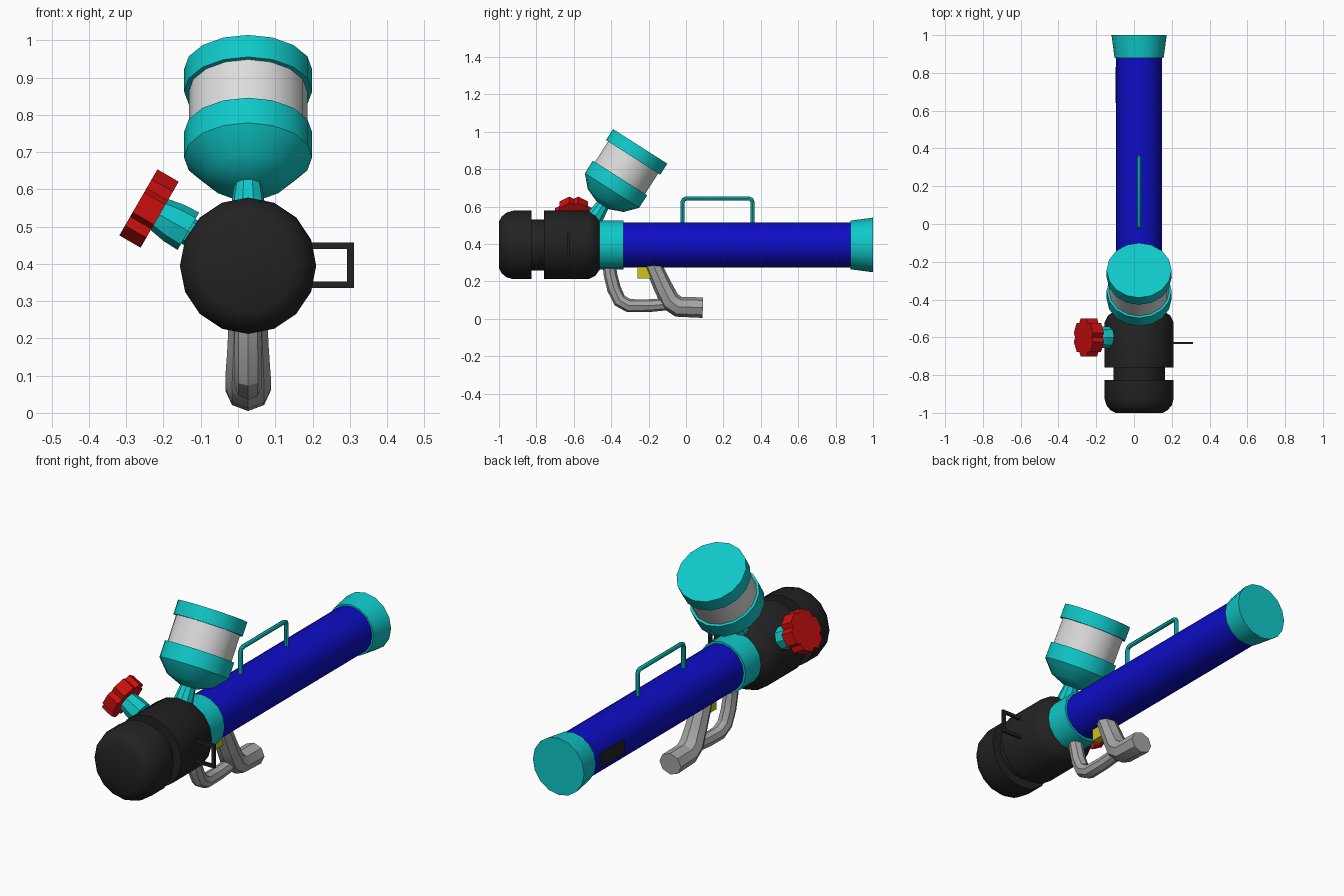
import bpy, bmesh, math
from mathutils import Vector, Matrix

if "Cube" in bpy.data.objects:
    bpy.data.objects.remove(bpy.data.objects["Cube"])

CX, CZ = 0.027, 0.395   # centre line of the barrel


def material(name, rgb):
    m = bpy.data.materials.new(name)
    m.diffuse_color = (*rgb, 1)
    m.use_nodes = True
    m.node_tree.nodes["Principled BSDF"].inputs["Base Color"].default_value = m.diffuse_color
    return m


BLUE = material("blue", (0.004, 0.004, 0.56))
TEAL = material("teal", (0.005, 0.58, 0.58))
BLACK = material("black", (0.016, 0.016, 0.016))
RED = material("red", (0.6, 0.005, 0.005))
WHITE = material("light grey", (0.72, 0.72, 0.72))
GREY = material("grey", (0.38, 0.38, 0.38))
YELLOW = material("yellow", (0.62, 0.55, 0.01))


def finish(name, bm, mat, smooth=True):
    bmesh.ops.recalc_face_normals(bm, faces=bm.faces)
    me = bpy.data.meshes.new(name)
    bm.to_mesh(me)
    bm.free()
    me.materials.append(mat)
    ob = bpy.data.objects.new(name, me)
    bpy.context.collection.objects.link(ob)
    if smooth:
        bpy.ops.object.select_all(action='DESELECT')
        ob.select_set(True)
        bpy.context.view_layer.objects.active = ob
        bpy.ops.object.shade_smooth_by_angle(angle=math.radians(30))
    return ob


def skin(name, rings, mat, smooth=True):
    """Join rings of points into a closed skin with end caps."""
    bm = bmesh.new()
    vr = [[bm.verts.new(p) for p in r] for r in rings]
    n = len(vr[0])
    for a, b in zip(vr, vr[1:]):
        for i in range(n):
            j = (i + 1) % n
            bm.faces.new((a[i], a[j], b[j], b[i]))
    bm.faces.new(vr[0][::-1])
    bm.faces.new(vr[-1])
    return finish(name, bm, mat, smooth)


def lathe(name, origin, axis, profile, mat, sides=16, smooth=True):
    """Profile is (distance along axis, radius)."""
    w = Vector(axis).normalized()
    u = Vector((1, 0, 0)) if abs(w.x) < 0.5 else Vector((0, 1, 0))
    v = w.cross(u)
    o = Vector(origin)
    ang = [2 * math.pi * i / sides for i in range(sides)]
    rings = [[o + w * t + (u * math.cos(a) + v * math.sin(a)) * r for a in ang]
             for t, r in profile]
    return skin(name, rings, mat, smooth)


def pipe(name, path, mat, sides=8, wide=1.0):
    """Pipe in the x = CX plane; path is (y, z, radius)."""
    pts = [Vector((CX, y, z)) for y, z, _ in path]
    rings = []
    for k, (p, (_, _, r)) in enumerate(zip(pts, path)):
        d0 = (p - pts[k - 1]).normalized() if k else None
        d1 = (pts[k + 1] - p).normalized() if k < len(pts) - 1 else None
        t = ((d0 or d1) + (d1 or d0)).normalized()
        side = Vector((1, 0, 0))
        up = side.cross(t)
        rings.append([p + (side * wide * math.cos(a) + up * math.sin(a)) * r
                      for a in (2 * math.pi * i / sides for i in range(sides))])
    return skin(name, rings, mat)


def box(name, lo, hi, mat):
    lo, hi = Vector(lo), Vector(hi)
    bm = bmesh.new()
    bmesh.ops.create_cube(bm, size=1, matrix=Matrix.Translation((lo + hi) / 2)
                          @ Matrix.Diagonal((*(hi - lo), 1)))
    return finish(name, bm, mat, False)


# Barrel parts along y
base, along_y = (CX, 0, CZ), (0, 1, 0)
lathe("front_body", base, along_y,
      [(-1, 0.125), (-0.985, 0.152), (-0.96, 0.173), (-0.925, 0.183), (-0.825, 0.183),
       (-0.825, 0.136), (-0.76, 0.136), (-0.76, 0.183), (-0.52, 0.183),
       (-0.485, 0.165), (-0.46, 0.13)], BLACK)
lathe("collar", base, along_y, [(-0.465, 0.132), (-0.335, 0.132)], TEAL)
lathe("barrel", base, along_y, [(-0.34, 0.121), (0.89, 0.121)], BLUE)
lathe("end_cap", base, along_y, [(0.88, 0.13), (1.0, 0.146)], TEAL)
box("side_plate", (-0.099, 0.64, CZ - 0.035), (-0.092, 0.83, CZ + 0.035), BLACK)

# Tilted hopper, measured down from its lid
top, down = (CX, -0.245, 0.922), (0, -0.538, -0.843)
lathe("hopper_lid", top, down, [(0, 0.172), (0.07, 0.172)], TEAL)
lathe("hopper_glass", top, down, [(0.06, 0.159), (0.21, 0.159)], WHITE)
lathe("hopper_funnel", top, down,
      [(0.2, 0.172), (0.28, 0.172), (0.343, 0.114), (0.373, 0.04)], TEAL)
lathe("hopper_nozzle", top, down, [(0.36, 0.036), (0.48, 0.052)], TEAL, 10)

# Valve and lobed knob, pointing out to the upper left
valve_o = Vector((CX, -0.6, CZ))
out = Vector((-math.cos(math.radians(30)), 0, 0.5))
lathe("valve_neck", valve_o, out, [(0.13, 0.038), (0.2, 0.038)], TEAL, 8)
lathe("valve_stem", valve_o, out, [(0.185, 0.058), (0.23, 0.056), (0.285, 0.046)], TEAL, 8, False)
u, v = Vector((0, 1, 0)), out.cross(Vector((0, 1, 0)))
outline = []
for i in range(6):
    for off, r in ((-17, 0.105), (17, 0.105), (30, 0.088)):
        a = math.radians(60 * i + off)
        outline.append((u * math.cos(a) + v * math.sin(a)) * r)
skin("valve_knob", [[valve_o + out * t + p for p in outline] for t in (0.274, 0.34)],
     RED, False)

# Square loop on the right side
for z in (0.335, 0.44):
    box("side_loop_bar", (0.19, -0.636, z), (0.312, -0.624, z + 0.017), BLACK)
box("side_loop_end", (0.293, -0.636, 0.335), (0.312, -0.624, 0.457), BLACK)

# Carry handle
R = 0.011
pipe("carry_handle", [(-0.018, 0.5, R), (-0.018, 0.625, R), (-0.012, 0.638, R), (0.002, 0.644, R),
                      (0.335, 0.644, R), (0.35, 0.638, R), (0.355, 0.625, R), (0.355, 0.5, R)], TEAL)

# Grip, guard and trigger
pipe("grip", [(-0.185, 0.31, 0.045), (-0.165, 0.265, 0.046), (-0.125, 0.175, 0.05),
              (-0.085, 0.095, 0.055), (-0.04, 0.064, 0.055), (0.09, 0.06, 0.055)],
     GREY, 8, 1.11)
pipe("trigger_guard", [(-0.41, 0.3, 0.036), (-0.405, 0.24, 0.036), (-0.385, 0.16, 0.037),
                       (-0.355, 0.098, 0.037), (-0.305, 0.07, 0.036), (-0.2, 0.07, 0.034),
                       (-0.06, 0.082, 0.032)], GREY)
box("trigger", (CX - 0.02, -0.26, 0.215), (CX + 0.02, -0.15, 0.3), YELLOW)
